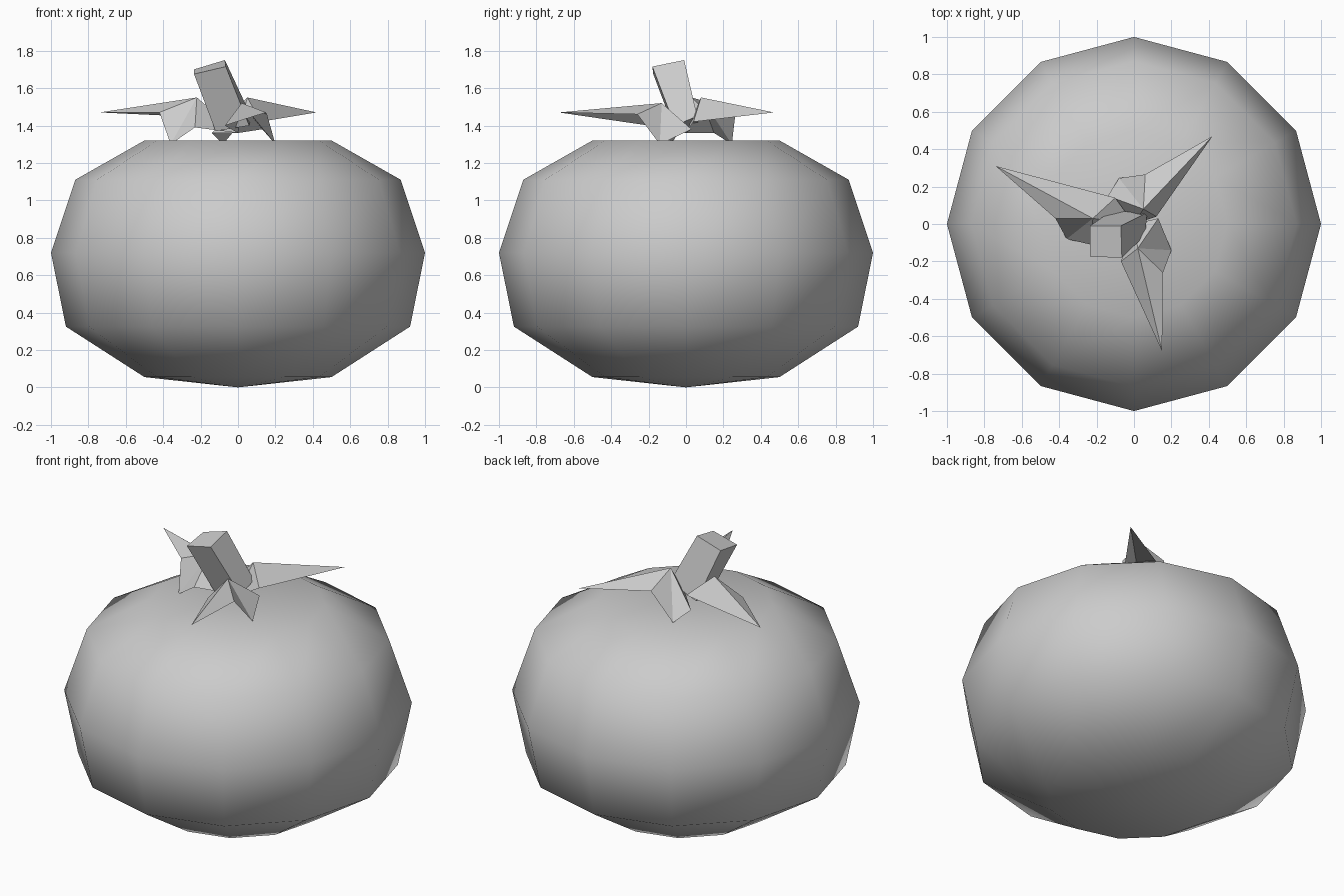
import bpy, bmesh, math
from mathutils import Vector

cube = bpy.data.objects.get("Cube")
if cube:
    bpy.data.objects.remove(cube)

grey = bpy.data.materials.new("plain grey")
grey.use_nodes = True
colour = (0.6, 0.6, 0.6, 1)
grey.diffuse_color = colour
grey.node_tree.nodes["Principled BSDF"].inputs["Base Color"].default_value = colour


def make_object(name, bm, smooth=False):
    bmesh.ops.recalc_face_normals(bm, faces=bm.faces)
    for f in bm.faces:
        f.smooth = smooth
    mesh = bpy.data.meshes.new(name)
    bm.to_mesh(mesh)
    bm.free()
    mesh.materials.append(grey)
    obj = bpy.data.objects.new(name, mesh)
    bpy.context.collection.objects.link(obj)
    return obj


# Round fruit body: a twelve-sided lathe with a slightly sunken top
SIDES = 12
profile = [(0.5, 0.055), (0.92, 0.325), (1.0, 0.72), (0.87, 1.11), (0.5, 1.32)]
bm = bmesh.new()
rings = []
for r, z in profile:
    angles = [2 * math.pi * i / SIDES for i in range(SIDES)]
    rings.append([bm.verts.new((r * math.cos(a), r * math.sin(a), z)) for a in angles])
bottom = bm.verts.new((0, 0, 0))
top = bm.verts.new((0, 0, 1.27))
for i in range(SIDES):
    j = (i + 1) % SIDES
    for low, high in zip(rings, rings[1:]):
        bm.faces.new((low[i], low[j], high[j], high[i]))
    bm.faces.new((bottom, rings[0][j], rings[0][i]))
    bm.faces.new((top, rings[-1][i], rings[-1][j]))
make_object("fruit_body", bm, smooth=True)


# Folded leaves: a pointed tip, a raised ridge and a bent-down side flap
def leaf(name, tip, peak, shoulder, foot, inner, side):
    bm = bmesh.new()
    t, p, s, f, n, e = [bm.verts.new(v) for v in (tip, peak, shoulder, foot, inner, side)]
    c = bm.verts.new((0, 0, 1.36))
    for face in ((t, s, p), (p, s, f), (p, f, n), (t, p, e), (p, n, c), (p, c, e)):
        bm.faces.new(face)
    make_object(name, bm)


leaf("left_side_leaf", (-0.74, 0.31, 1.47), (-0.22, 0.03, 1.55), (-0.42, 0.03, 1.47),
     (-0.36, -0.08, 1.30), (-0.23, -0.11, 1.39), (-0.10, 0.14, 1.44))
leaf("back_leaf", (0.42, 0.47, 1.47), (0.05, 0.08, 1.55), (0.06, 0.265, 1.47),
     (-0.08, 0.245, 1.30), (-0.14, 0.15, 1.36), (0.12, 0.04, 1.42))
leaf("front_leaf", (0.15, -0.68, 1.47), (0.02, -0.13, 1.52), (0.155, -0.26, 1.46),
     (0.20, -0.14, 1.30), (0.13, 0.03, 1.38), (-0.07, -0.20, 1.40))

# Crooked square stem leaning towards the front and side
bm = bmesh.new()
cap = [(-0.235, -0.175, 1.675), (-0.065, -0.18, 1.715), (-0.07, -0.01, 1.75), (-0.235, -0.01, 1.70)]
base = [(-0.12, -0.06, 1.37), (0.06, -0.06, 1.40), (0.07, 0.06, 1.45), (-0.12, 0.07, 1.38)]
upper = [bm.verts.new(v) for v in cap]
lower = [bm.verts.new(v) for v in base]
for i in range(4):
    j = (i + 1) % 4
    bm.faces.new((lower[i], lower[j], upper[j], upper[i]))
bm.faces.new(upper)
bm.faces.new(lower[::-1])
make_object("stem", bm)
